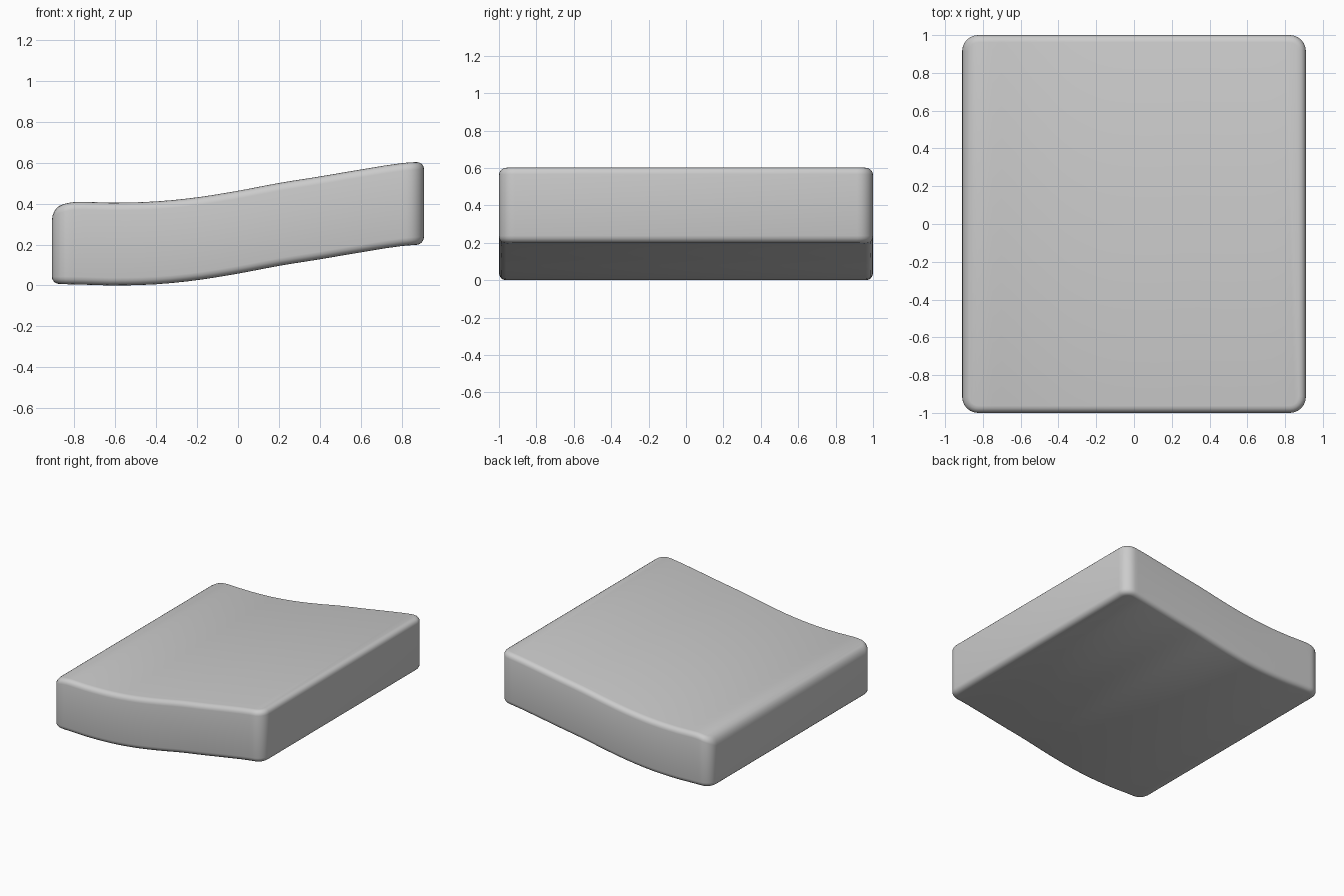
import bpy, bmesh, math

if "Cube" in bpy.data.objects:
    bpy.data.objects.remove(bpy.data.objects["Cube"])

HX, HY, T = 0.91, 1.0, 0.405          # half width, half depth, thickness
CURVE = [(-0.92, 0.008), (-0.75, 0.004), (-0.6, 0.0), (-0.4, 0.006), (-0.2, 0.026), (0, 0.058),
         (0.2, 0.096), (0.4, 0.128), (0.6, 0.162), (0.8, 0.193), (0.92, 0.201)]


def lift(x):
    """Height of the underside at x, smoothly interpolated."""
    n = len(CURVE)
    slope = []
    for i in range(n):
        a, b = CURVE[max(i - 1, 0)], CURVE[min(i + 1, n - 1)]
        slope.append((b[1] - a[1]) / (b[0] - a[0]))
    for i in range(n - 1):
        (x0, z0), (x1, z1) = CURVE[i], CURVE[i + 1]
        if x <= x1:
            h = x1 - x0
            t = (x - x0) / h
            return ((2*t**3 - 3*t**2 + 1) * z0 + (t**3 - 2*t**2 + t) * h * slope[i]
                    + (3*t**2 - 2*t**3) * z1 + (t**3 - t**2) * h * slope[i + 1])
    return CURVE[-1][1]


# Rounded slab
bm = bmesh.new()
bmesh.ops.create_cube(bm, size=1)
for v in bm.verts:
    v.co = (v.co.x * 2 * HX, v.co.y * 2 * HY, (v.co.z + 0.5) * T)
upright = [e for e in bm.edges if abs(e.verts[0].co.z - e.verts[1].co.z) > 0.1]
bmesh.ops.bevel(bm, geom=upright, offset=0.085, segments=6, profile=0.5, affect='EDGES')
rims = [e for e in bm.edges if abs(e.verts[0].co.z - e.verts[1].co.z) < 0.001]
bmesh.ops.bevel(bm, geom=rims, offset=0.038, segments=4, profile=0.5, affect='EDGES')

# Cross cuts, denser at the rolled left edge
cuts = [-0.85, -0.83, -0.805, -0.78, -0.75] + [-0.7 + 0.075 * i for i in range(21)]
for x in cuts:
    bmesh.ops.bisect_plane(bm, geom=bm.verts[:] + bm.edges[:] + bm.faces[:],
                           plane_co=(x, 0, 0), plane_no=(1, 0, 0), dist=0.0001)

# Bend along the sweep and roll the upper left edge down
for v in bm.verts:
    x, up = v.co.x, v.co.z / T
    t = min(max((-0.76 - x) / 0.15, 0), 1)
    roll = 0.065 * (1 - math.sqrt(1 - t * t))
    v.co.z += lift(x) - roll * up

low = min(v.co.z for v in bm.verts)
bmesh.ops.translate(bm, verts=bm.verts, vec=(0, 0, -low))
bmesh.ops.recalc_face_normals(bm, faces=bm.faces)
mesh = bpy.data.meshes.new("cushion")
bm.to_mesh(mesh)
bm.free()
cushion = bpy.data.objects.new("cushion", mesh)
bpy.context.collection.objects.link(cushion)
bpy.context.view_layer.objects.active = cushion
cushion.select_set(True)
bpy.ops.object.shade_smooth_by_angle(angle=math.radians(40))
